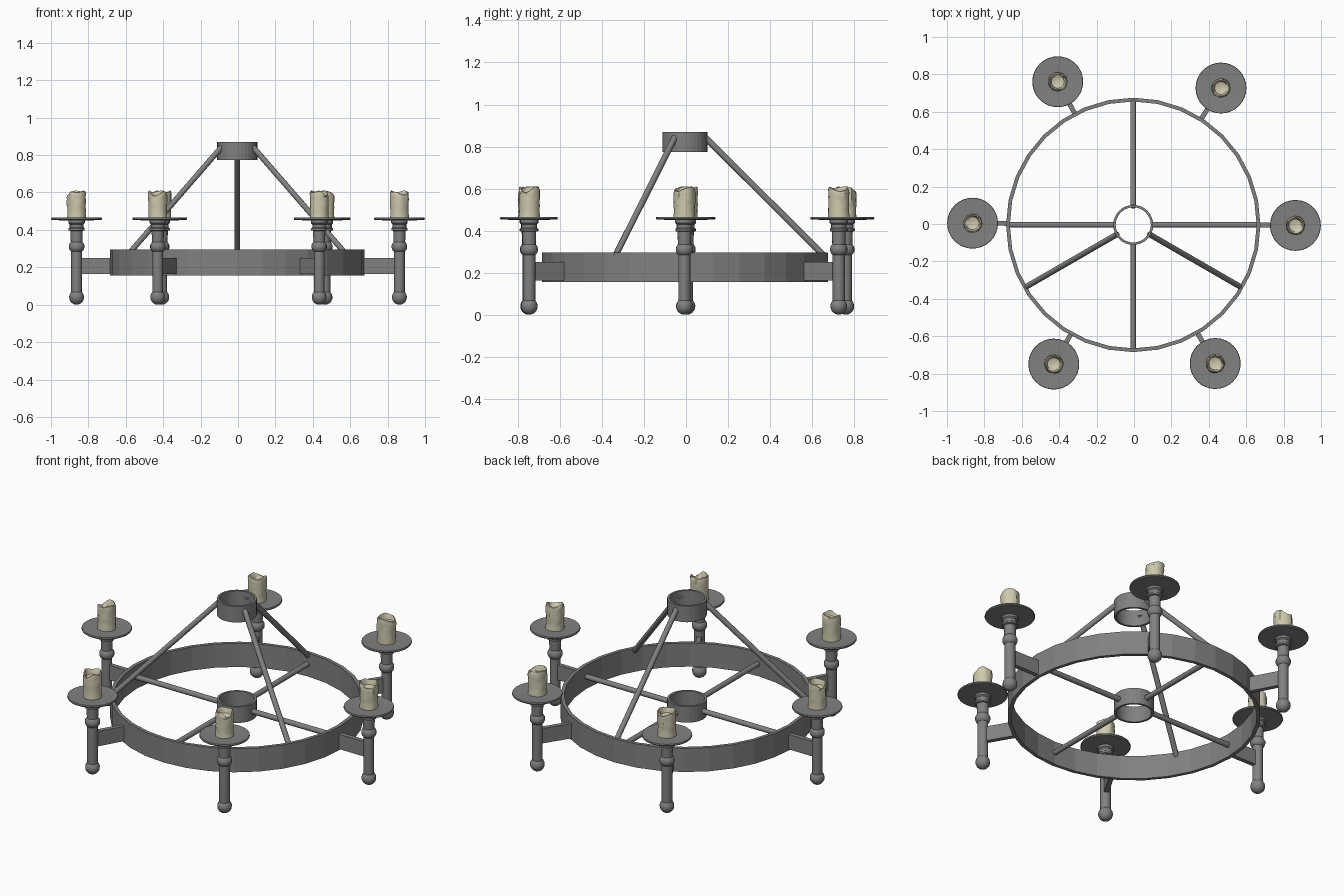
import bpy, bmesh, math, random
from mathutils import Vector

if "Cube" in bpy.data.objects:
    bpy.data.objects.remove(bpy.data.objects["Cube"])

random.seed(4)
CX, CY = -0.004, -0.005


def material(name, rgb):
    m = bpy.data.materials.new(name)
    m.diffuse_color = (*rgb, 1)
    m.use_nodes = True
    m.node_tree.nodes["Principled BSDF"].inputs["Base Color"].default_value = m.diffuse_color
    return m


IRON = material("grey iron", (0.22, 0.22, 0.22))
WAX = material("cream wax", (0.62, 0.58, 0.42))


def finish(bm, name, mat, smooth=None):
    bmesh.ops.recalc_face_normals(bm, faces=bm.faces)
    me = bpy.data.meshes.new(name)
    bm.to_mesh(me)
    bm.free()
    me.materials.append(mat)
    ob = bpy.data.objects.new(name, me)
    bpy.context.collection.objects.link(ob)
    if smooth:
        bpy.ops.object.select_all(action='DESELECT')
        ob.select_set(True)
        bpy.context.view_layer.objects.active = ob
        bpy.ops.object.shade_smooth_by_angle(angle=math.radians(smooth))
    return ob


def lathe(name, profile, n, mat, loc, closed=False, smooth=None, warp=None):
    """Spin (radius, z) points about z; warp(r, z, angle, index) may disturb them."""
    bm = bmesh.new()
    rings = []
    for i, (r, z) in enumerate(profile):
        if r == 0:
            rings.append([bm.verts.new((loc[0], loc[1], z))] * n)
            continue
        ring = []
        for k in range(n):
            a = 2 * math.pi * k / n
            rr, zz = warp(r, z, a, i) if warp else (r, z)
            ring.append(bm.verts.new((loc[0] + rr * math.cos(a), loc[1] + rr * math.sin(a), zz)))
        rings.append(ring)
    pairs = list(zip(rings, rings[1:])) + ([(rings[-1], rings[0])] if closed else [])
    for A, B in pairs:
        for k in range(n):
            j = (k + 1) % n
            vs = list(dict.fromkeys((A[k], A[j], B[j], B[k])))
            bm.faces.new(vs)
    return finish(bm, name, mat, smooth)


def band(name, r, t, z0, z1, n=32):
    return lathe(name, [(r, z0), (r, z1), (r - t, z1), (r - t, z0)], n, IRON, (CX, CY), closed=True)


def rod(name, a, b, r=0.015):
    a, b = Vector(a), Vector(b)
    bm = bmesh.new()
    bmesh.ops.create_cone(bm, cap_ends=True, segments=12, radius1=r, radius2=r, depth=(b - a).length)
    q = (b - a).to_track_quat('Z', 'Y')
    for v in bm.verts:
        v.co = q @ v.co + (a + b) / 2
    return finish(bm, name, IRON, 40)


def polar(r, deg, z):
    a = math.radians(deg)
    return (CX + r * math.cos(a), CY + r * math.sin(a), z)


# Bands
band("main_ring", 0.68, 0.02, 0.155, 0.295)
band("upper_hub", 0.107, 0.013, 0.775, 0.87)
band("lower_hub", 0.107, 0.013, 0.18, 0.275)

# Flat spokes and slanted hanging rods
for d in (0, 90, 180, 270):
    rod("spoke", polar(0.1, d, 0.227), polar(0.668, d, 0.227))
for d in (90, 210, 330):
    rod("hanging_rod", polar(0.098, d, 0.842), polar(0.667, d, 0.275))

# Turned candle post: ball finial, stem, bead, collar
POST = [(0, 0)] + [(0.04 * math.sin(t), 0.04 - 0.04 * math.cos(t))
                   for t in (math.radians(x) for x in range(20, 136, 19))]
POST += [(0.029, 0.072), (0.029, 0.285), (0.036, 0.291), (0.041, 0.303), (0.041, 0.318),
         (0.036, 0.329), (0.031, 0.335), (0.033, 0.395), (0.043, 0.398), (0.043, 0.408),
         (0.037, 0.413), (0.037, 0.43), (0.044, 0.437), (0.044, 0.455), (0, 0.455)]
PLATE = [(0, 0.45), (0.05, 0.45), (0.133, 0.453), (0.136, 0.458), (0.134, 0.465), (0.05, 0.461), (0, 0.461)]

# Dripped candle: rough sides, wavy rim, sunken pool
CANDLE = [(0, 0.458), (0.051, 0.458), (0.05, 0.475)]
CANDLE += [(0.049, 0.475 + 0.0145 * i) for i in range(1, 9)]
CANDLE += [(0.047, 0.603), (0.042, 0.606), (0.038, 0.597), (0.034, 0.575), (0.018, 0.569), (0, 0.568)]


def wax_warp(turn):
    drips = [(random.uniform(0, 6.28), random.uniform(0.5, 0.56)) for _ in range(6)]

    def warp(r, z, a, i):
        if r > 0.036:
            r += random.uniform(-0.0015, 0.0015)
            for da, low in drips:
                d = abs((a - da + math.pi) % (2 * math.pi) - math.pi)
                if d < 0.28 and z > low:
                    r += 0.0035 * (1 - d / 0.28)
        if z > 0.585:
            dip = max(0, math.cos(a - turn) - 0.6) * 0.05
            z += 0.004 * math.sin(3 * a + turn) - dip
        return r, z
    return warp


# Six arms, each with post, drip plate and candle
for deg in (-0.5, 57.4, 118.2, 179.7, 240.2, 300.2):
    a = math.radians(deg)
    ux, uy = math.cos(a), math.sin(a)
    p = (0.863 * ux, 0.863 * uy)
    bm = bmesh.new()
    bmesh.ops.create_cube(bm, size=1)
    for v in bm.verts:
        x, y, z = 0.757 + v.co.x * 0.18, v.co.y * 0.026, 0.207 + v.co.z * 0.088
        v.co = (x * ux - y * uy, x * uy + y * ux, z)
    finish(bm, "arm", IRON)
    lathe("candle_post", POST, 16, IRON, p, smooth=35)
    lathe("drip_plate", PLATE, 32, IRON, p, smooth=35)
    lathe("candle", CANDLE, 24, WAX, p, smooth=40, warp=wax_warp(a * 1.3 - 1))
